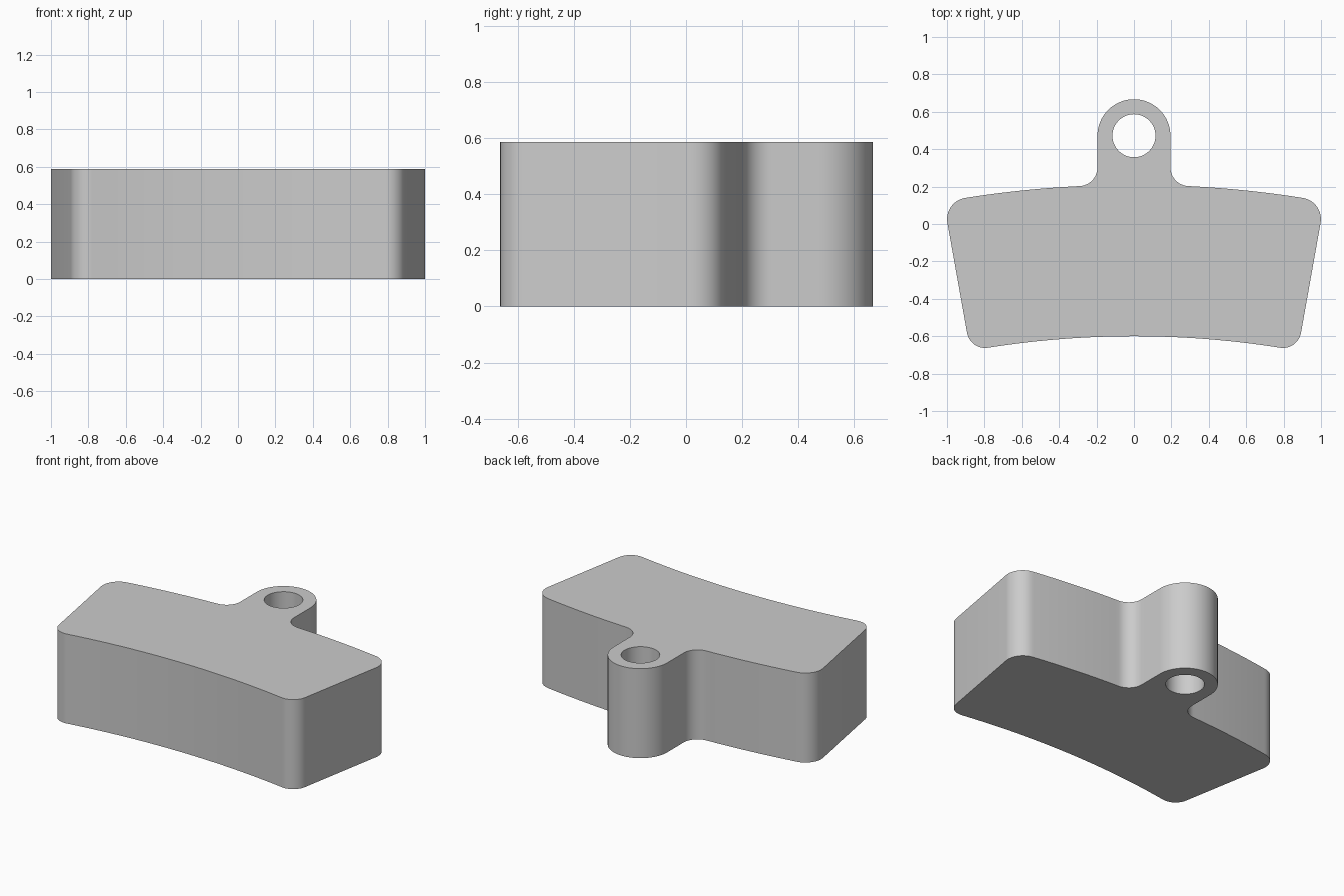
import bpy, bmesh, math
from mathutils import Vector

HEIGHT = 0.587
ARC_CENTRE = Vector((0, -5.6))      # shared centre of the two long curved edges
OUTER, INNER = 5.81, 5.0
TAB = Vector((0, 0.472))            # centre of the mounting eye
TAB_R, HOLE_R = 0.195, 0.115

old = bpy.data.objects.get("Cube")
if old:
    bpy.data.objects.remove(old, do_unlink=True)


def arc(centre, radius, start, end, steps):
    return [centre + radius * Vector((math.cos(a), math.sin(a)))
            for a in (start + (end - start) * i / steps for i in range(steps + 1))]


def on_edge(radius, x):
    return Vector((x, ARC_CENTRE.y + math.sqrt(radius ** 2 - x ** 2)))


def long_edge(radius, x0, x1, steps=12):
    return [on_edge(radius, x0 + (x1 - x0) * i / steps) for i in range(steps + 1)]


def fillet(corner, before, after, radius, steps=12):
    """Rounded corner between the directions towards the points before and after."""
    a, b = (before - corner).normalized(), (after - corner).normalized()
    half = a.angle(b) / 2
    centre = corner + (a + b).normalized() * radius / math.sin(half)
    p = corner + a * radius / math.tan(half) - centre
    q = corner + b * radius / math.tan(half) - centre
    start, sweep = math.atan2(p.y, p.x), math.atan2(q.y, q.x)
    sweep = (sweep - start + math.pi) % (2 * math.pi) - math.pi
    return arc(centre, radius, start, start + sweep, steps)


# Right half of the outline, from the top of the eye down to the inner edge
neck = on_edge(OUTER, TAB_R)
shoulder = on_edge(OUTER, 1.018)
foot = on_edge(INNER, 0.876)
half = arc(TAB, TAB_R, math.pi / 2, 0, 20)
half += fillet(neck, half[-1], on_edge(OUTER, 0.3), 0.1)
half += long_edge(OUTER, 0.32, 0.89)
half += fillet(shoulder, on_edge(OUTER, 0.9), foot, 0.115)
half += fillet(foot, shoulder, on_edge(INNER, 0.78), 0.098)
half += long_edge(INNER, 0.765, 0)
outline = half + [Vector((-p.x, p.y)) for p in reversed(half[1:-1])]
hole = arc(TAB, HOLE_R, 0, 2 * math.pi, 48)[:-1]

# Fill the flat profile around the hole, then extrude it
bm = bmesh.new()
edges = []
for loop in (outline, hole):
    verts = [bm.verts.new((p.x, p.y, 0)) for p in loop]
    edges += [bm.edges.new((v, verts[i - 1])) for i, v in enumerate(verts)]
bmesh.ops.triangle_fill(bm, edges=edges, use_beauty=True, normal=(0, 0, 1))
top = bmesh.ops.extrude_face_region(bm, geom=bm.faces[:], use_keep_orig=True)["geom"]
bmesh.ops.translate(bm, vec=(0, 0, HEIGHT),
                    verts=[g for g in top if isinstance(g, bmesh.types.BMVert)])
bmesh.ops.recalc_face_normals(bm, faces=bm.faces[:])
mesh = bpy.data.meshes.new("brake_pad")
bm.to_mesh(mesh)
bm.free()

pad = bpy.data.objects.new("brake_pad", mesh)
bpy.context.collection.objects.link(pad)

# Plain grey finish
grey = bpy.data.materials.new("plain_grey")
grey.use_nodes = True
colour = (0.6, 0.6, 0.6, 1)
grey.diffuse_color = colour
grey.node_tree.nodes["Principled BSDF"].inputs["Base Color"].default_value = colour
mesh.materials.append(grey)

bpy.ops.object.select_all(action="DESELECT")
pad.select_set(True)
bpy.context.view_layer.objects.active = pad
bpy.ops.object.shade_smooth_by_angle(angle=math.radians(30))
